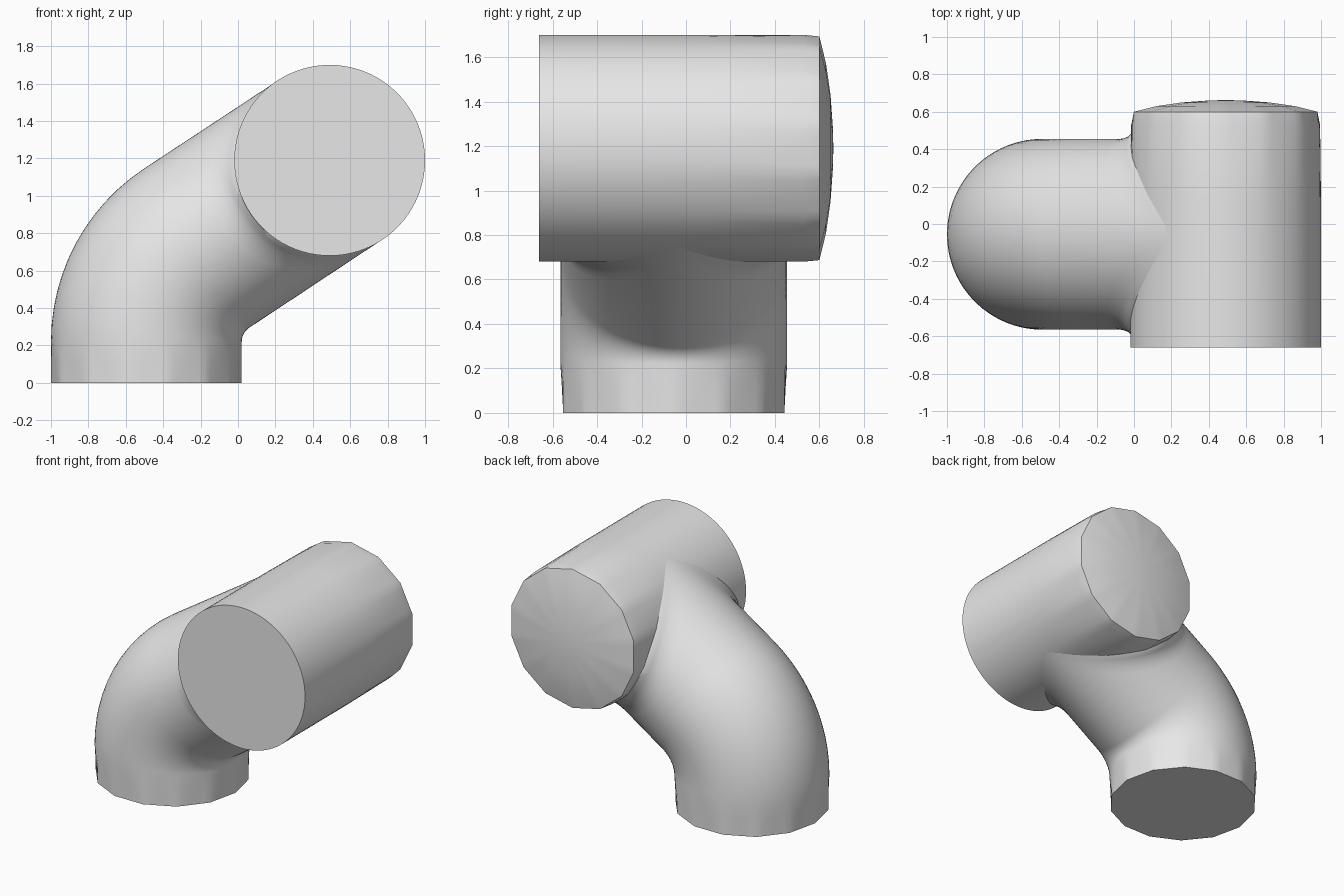
import bpy, bmesh
from math import sin, cos, pi, radians, sqrt
from mathutils import Vector

cube = bpy.data.objects.get("Cube")
if cube:
    bpy.data.objects.remove(cube)

R = 0.51                      # radius shared by both tubes
SEG = 84                      # segments around
SIDES = 14                    # coarse sides at the cut ends
HUB = Vector((0.49, 0, 1.19))  # axis of the horizontal tube
PIPE_Y = -0.055
END_ANGLE = radians(33.5)

grey = bpy.data.materials.new("light grey")
grey.use_nodes = True
grey.diffuse_color = (0.8, 0.8, 0.8, 1)
grey.node_tree.nodes["Principled BSDF"].inputs["Base Color"].default_value = (0.8, 0.8, 0.8, 1)

angles = [2 * pi * i / SEG for i in range(SEG)]


def facet(a, amount):
    """Radius factor blending a circle into a coarse polygon."""
    step = 2 * pi / SIDES
    flat = cos(step / 2) / cos(a % step - step / 2)
    return 1 + (flat - 1) * amount


def loft(name, rings, end_point=None):
    """Skin rings of points, capping the start flat and the end to a point."""
    bm = bmesh.new()
    loops = [[bm.verts.new(p) for p in ring] for ring in rings]
    for lo, hi in zip(loops, loops[1:]):
        for i in range(SEG):
            j = (i + 1) % SEG
            bm.faces.new((lo[i], lo[j], hi[j], hi[i]))
    bm.faces.new(loops[0])
    tip = bm.verts.new(end_point)
    for i in range(SEG):
        bm.faces.new((loops[-1][i], loops[-1][(i + 1) % SEG], tip))
    bmesh.ops.recalc_face_normals(bm, faces=bm.faces)
    mesh = bpy.data.meshes.new(name)
    bm.to_mesh(mesh)
    bm.free()
    obj = bpy.data.objects.new(name, mesh)
    bpy.context.collection.objects.link(obj)
    mesh.materials.append(grey)
    bpy.ops.object.select_all(action='DESELECT')
    obj.select_set(True)
    bpy.context.view_layer.objects.active = obj
    bpy.ops.object.shade_smooth_by_angle(angle=radians(35))
    return obj


# Horizontal tube: flat front, faceted and gently domed back
profile = [(-0.66, R, 0), (0.1, R, 0), (0.53, R, 0.4), (0.6, 0.503, 1),
           (0.63, 0.38, 1), (0.65, 0.24, 1), (0.66, 0.1, 1)]
tube = [[HUB + Vector((r * facet(a, f) * sin(a), y, r * facet(a, f) * cos(a)))
         for a in angles] for y, r, f in profile]
loft("horizontal_tube", tube, HUB + Vector((0, 0.663, 0)))


def pipe_ring(x, z, phi, amount=0):
    """Ring square to the pipe direction phi."""
    ring = []
    for a in angles:
        r = R * facet(a, amount)
        side = -r * cos(a)
        ring.append(Vector((x + side * sin(phi), PIPE_Y + r * sin(a),
                            z - side * cos(phi))))
    return ring


def joint_ring(gap, flare):
    """Ring held at a constant gap from the tube wall, widened sideways."""
    along = Vector((cos(END_ANGLE), 0, sin(END_ANGLE)))
    up = Vector((-sin(END_ANGLE), 0, cos(END_ANGLE)))
    ring = []
    for a in angles:
        h = 0.509 * cos(a)
        p = HUB - along * (sqrt(R * R - h * h) + gap) + up * h
        p.y = PIPE_Y + (R + flare) * sin(a)
        ring.append(p)
    return ring


# Elbow pipe: upright base, bend, then a flared joint into the tube
BEND_X, BEND_Z, BEND_R = 0.11, 0.22, 0.6
rings = [pipe_ring(-0.49, 0, pi / 2, 1), pipe_ring(-0.49, 0.12, pi / 2, 0.5)]
for i in range(13):
    phi = pi / 2 + (END_ANGLE - pi / 2) * i / 12
    rings.append([p.copy() for p in pipe_ring(
        BEND_X - BEND_R * sin(phi), BEND_Z + BEND_R * cos(phi), phi)])
for gap, flare in [(0.15, 0), (0.1, 0.008), (0.06, 0.022), (0.03, 0.042), (0, 0.075), (-0.03, 0.08)]:
    rings.append(joint_ring(gap, flare))
loft("elbow_pipe", rings, HUB + Vector((0, PIPE_Y, 0)))
